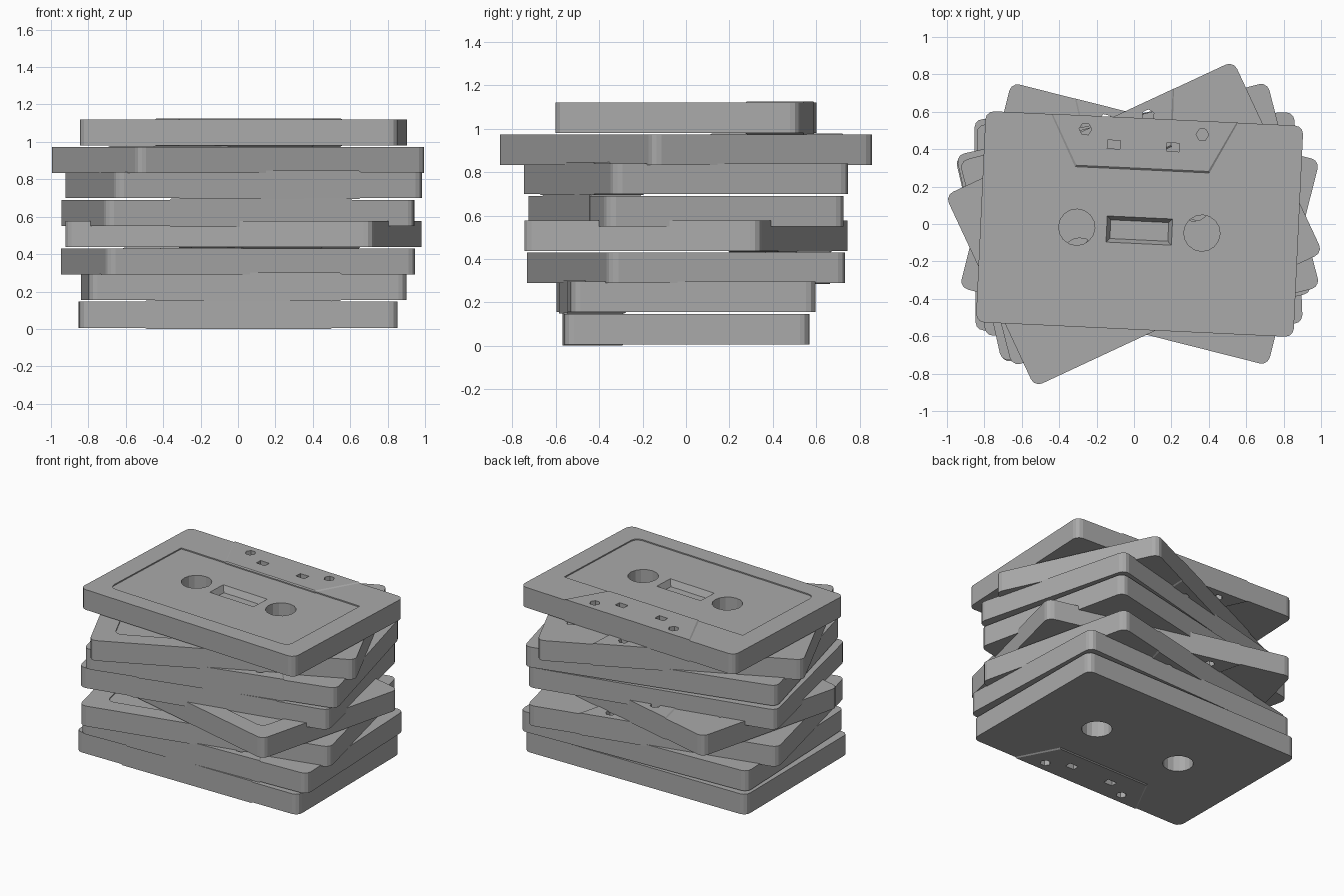
import bpy, bmesh
from math import cos, sin, pi, radians

if "Cube" in bpy.data.objects:
    bpy.data.objects.remove(bpy.data.objects["Cube"], do_unlink=True)

THICK = 0.14      # shell thickness
RAISE = 0.006     # how far the head block stands proud of the shell

grey = bpy.data.materials.new("grey plastic")
grey.diffuse_color = (0.4, 0.4, 0.4, 1)
grey.use_nodes = True
grey.node_tree.nodes["Principled BSDF"].inputs["Base Color"].default_value = (0.4, 0.4, 0.4, 1)


def rounded_rect(x0, x1, y0, y1, r_low, r_high, steps=3):
    """Rectangle outline with separate radii for its low-y and high-y corners."""
    corners = [(x1, y1, -1, -1, r_high), (x0, y1, 1, -1, r_high),
               (x0, y0, 1, 1, r_low), (x1, y0, -1, 1, r_low)]
    pts = []
    for i, (x, y, sx, sy, r) in enumerate(corners):
        if r == 0:
            pts.append((x, y))
            continue
        for k in range(steps + 1):
            a = (i + k / steps) * pi / 2
            pts.append((x + sx * r + r * cos(a), y + sy * r + r * sin(a)))
    return pts


def circle(cx, cy, r, n):
    return [(cx + r * cos(2 * pi * k / n), cy + r * sin(2 * pi * k / n)) for k in range(n)]


def box(cx, cy, w, d):
    return rounded_rect(cx - w / 2, cx + w / 2, cy - d / 2, cy + d / 2, 0, 0)


def loft(name, rings):
    """Closed solid through matching outlines, given as (points, z)."""
    bm = bmesh.new()
    loops = [[bm.verts.new((x, y, z)) for x, y in pts] for pts, z in rings]
    n = len(loops[0])
    bm.faces.new(loops[0][::-1])
    bm.faces.new(loops[-1])
    for a, b in zip(loops, loops[1:]):
        for i in range(n):
            j = (i + 1) % n
            bm.faces.new((a[i], a[j], b[j], b[i]))
    mesh = bpy.data.meshes.new(name)
    bm.to_mesh(mesh)
    bm.free()
    mesh.materials.append(grey)
    obj = bpy.data.objects.new(name, mesh)
    bpy.context.scene.collection.objects.link(obj)
    return obj


def prism(name, pts, z0=-0.1, z1=0.3):
    return loft(name, [(pts, z0), (pts, z1)])


def head_outline(d):
    """Trapezoid of the head block, shrunk by d."""
    return [(-0.5 + d, 0.566), (-0.36 + d, 0.29 + d), (0.36 - d, 0.29 + d), (0.5 - d, 0.566)]


# Shell, label recess, tape window and raised head block
shell = prism("shell", rounded_rect(-0.85, 0.85, -0.565, 0.565, 0.045, 0.045), 0, THICK)
label = prism("label_recess", rounded_rect(-0.71, 0.71, -0.445, 0.295, 0.05, 0), THICK - 0.008)
window = loft("window_recess", [(box(0, -0.035, 0.31, 0.1), THICK - 0.05),
                                (box(0, -0.035, 0.35, 0.14), THICK - 0.008),
                                (box(0, -0.035, 0.36, 0.15), THICK + 0.02)])
head = loft("head_block", [(head_outline(0.008), -RAISE), (head_outline(0), 0),
                           (head_outline(0), THICK), (head_outline(0.008), THICK + RAISE)])
steps = [(label, 'DIFFERENCE'), (window, 'DIFFERENCE'), (head, 'UNION')]

# Reel holes and guide holes on both sides, cut right through
for s in (-1, 1):
    for pts in (circle(s * 0.335, -0.033, 0.097, 16),
                circle(s * 0.313, 0.493, 0.034, 6),
                box(s * 0.158, 0.418, 0.068, 0.045)):
        steps.append((prism("hole_cutter", pts), 'DIFFERENCE'))

for tool, operation in steps:
    tool.hide_render = True
    mod = shell.modifiers.new(tool.name, 'BOOLEAN')
    mod.object = tool
    mod.operation = operation
    mod.solver = 'EXACT'

# Bake one cassette and drop the helpers
bpy.context.view_layer.update()
graph = bpy.context.evaluated_depsgraph_get()
cassette = bpy.data.meshes.new_from_object(shell.evaluated_get(graph))
cassette.name = "cassette"
for obj in [shell] + [tool for tool, _ in steps]:
    bpy.data.objects.remove(obj, do_unlink=True)

# Stack: x offset, shell bottom height, turn in degrees
stack = [(0, 0.006, 180.3), (0.03, 0.155, 182.3), (0, 0.29, 13.2), (0.03, 0.437, -14.2),
         (0, 0.55, 192.5), (0.03, 0.7, 194.4), (0, 0.833, 25), (0.03, 0.98, -2.7)]
for i, (x, z, turn) in enumerate(stack, 1):
    obj = bpy.data.objects.new(f"cassette_{i}", cassette)
    obj.location = (x, 0, z)
    obj.rotation_euler.z = radians(turn)
    bpy.context.scene.collection.objects.link(obj)
